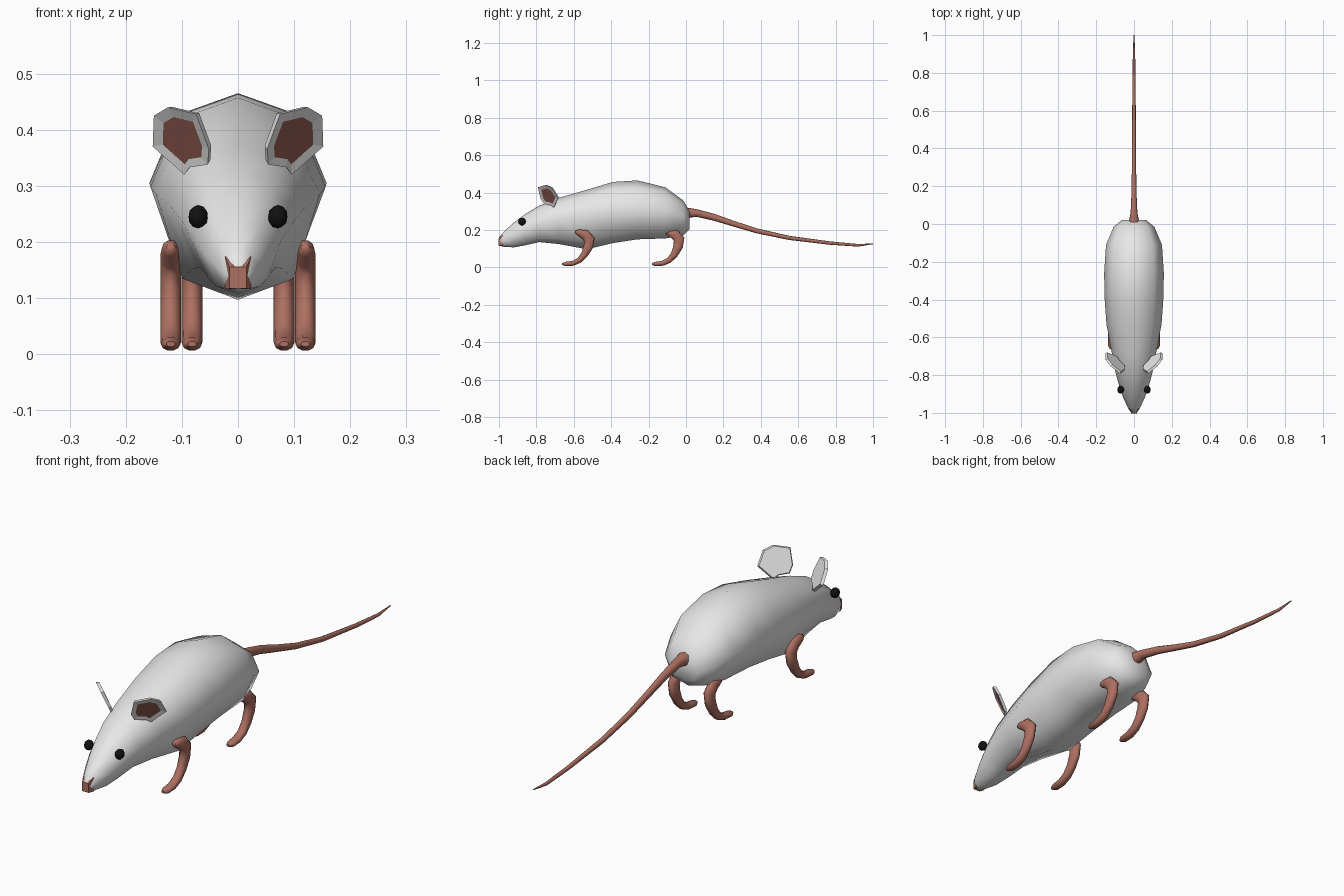
import bpy, bmesh, math
from mathutils import Vector

if "Cube" in bpy.data.objects:
    bpy.data.objects.remove(bpy.data.objects["Cube"])


def material(name, colour):
    m = bpy.data.materials.new(name)
    m.diffuse_color = (*colour, 1)
    m.use_nodes = True
    m.node_tree.nodes["Principled BSDF"].inputs["Base Color"].default_value = m.diffuse_color
    return m


FUR = material("pale_fur", (0.8, 0.8, 0.8))
SKIN = material("pink_skin", (0.42, 0.16, 0.12))
INNER = material("inner_ear_pink", (0.30, 0.11, 0.085))
BLACK = material("eye_black", (0.006, 0.006, 0.006))


def finish(name, bm, mats, angle=None):
    bmesh.ops.recalc_face_normals(bm, faces=bm.faces)
    me = bpy.data.meshes.new(name)
    bm.to_mesh(me)
    bm.free()
    for m in mats:
        me.materials.append(m)
    ob = bpy.data.objects.new(name, me)
    bpy.context.collection.objects.link(ob)
    if angle:
        bpy.ops.object.select_all(action='DESELECT')
        ob.select_set(True)
        bpy.context.view_layer.objects.active = ob
        bpy.ops.object.shade_smooth_by_angle(angle=math.radians(angle))
    return ob


def loft(name, rings, mat, angle):
    """Skin a list of equal-length point rings and cap both ends."""
    bm = bmesh.new()
    loops = [[bm.verts.new(p) for p in r] for r in rings]
    n = len(loops[0])
    for a, b in zip(loops, loops[1:]):
        for i in range(n):
            j = (i + 1) % n
            bm.faces.new((a[i], a[j], b[j], b[i]))
    bm.faces.new(loops[0])
    bm.faces.new(loops[-1])
    return finish(name, bm, [mat], angle)


def tube(name, x, path, mat, sides=10):
    """Sweep an ellipse along (y, z, radius, x radius) points."""
    rings = []
    for i, (y, z, r, rx) in enumerate(path):
        a, b = path[max(i - 1, 0)], path[min(i + 1, len(path) - 1)]
        t = Vector((0, b[0] - a[0], b[1] - a[1])).normalized()
        nrm = Vector((0, -t.z, t.y))
        c = Vector((x, y, z))
        rings.append([c + Vector((rx * math.cos(k), 0, 0)) + nrm * r * math.sin(k)
                      for k in (2 * math.pi * s / sides for s in range(sides))])
    return loft(name, rings, mat, 60)


# Body: eight-sided sections (y, half width, top, middle, bottom)
SECTIONS = [(-1.0, .014, .160, .138, .116), (-.975, .032, .190, .150, .110),
            (-.92, .057, .240, .175, .107), (-.86, .078, .285, .205, .118),
            (-.785, .098, .330, .235, .135), (-.68, .118, .372, .260, .125),
            (-.53, .146, .415, .285, .097), (-.39, .156, .457, .298, .130),
            (-.26, .158, .465, .305, .150), (-.11, .148, .428, .300, .155),
            (-.015, .108, .358, .270, .170), (.02, .065, .300, .255, .205)]


def section(y, w, top, mid, low):
    ux, uz = .68 * w, top - .24 * (top - mid)
    lx, lz = .68 * w, low + .2 * (mid - low)
    return [(0, y, top), (ux, y, uz), (w, y, mid), (lx, y, lz),
            (0, y, low), (-lx, y, lz), (-w, y, mid), (-ux, y, uz)]


loft("body", [section(*s) for s in SECTIONS], FUR, 75)

# Nose: small block on the snout tip
bm = bmesh.new()
bmesh.ops.create_cube(bm, size=1)
for v in bm.verts:
    back = v.co.y > 0
    v.co = (v.co.x * (.046 if back else .03), -.978 if back else -1.002,
            .145 + v.co.z * .058 if back else .136 + v.co.z * .038)
finish("nose", bm, [SKIN])

# Tail
tube("tail", 0, [(-.02, .285, .034, .034), (.02, .292, .026, .026), (.06, .29, .02, .018),
                 (.15, .268, .018, .014), (.25, .235, .015, .012), (.38, .195, .013, .011),
                 (.55, .158, .011, .010), (.77, .130, .009, .008), (.92, .118, .007, .006),
                 (1.0, .126, .002, .002)], SKIN, 8)

# Legs: one bent limb, reused for front and rear
LIMB = [(-.592, .190, .006, .008), (-.578, .188, .016, .016), (-.54, .176, .028, .0185),
        (-.517, .150, .031, .0185), (-.522, .112, .027, .0185), (-.542, .070, .020, .0185),
        (-.570, .038, .016, .0185), (-.605, .022, .014, .0185), (-.645, .018, .012, .0175),
        (-.662, .018, .005, .008)]
# Ear outline as seen from the front (x, z)
EAR = [(.125, .44), (.150, .425), (.152, .37), (.096, .32),
       (.086, .333), (.054, .338), (.052, .366), (.075, .428)]


def on_ear(x, z):
    return Vector((x, -.79 + .95 * (x - .053) - .6 * (z - .39), z))


for side, label in ((1, "right"), (-1, "left")):
    tube(f"front_leg_{label}", side * .12, LIMB, SKIN)
    tube(f"rear_leg_{label}", side * .082,
         [(y + .48, z, r, rx) for y, z, r, rx in LIMB], SKIN)

    # Ear: thin plate with an inset pink inner face
    bm = bmesh.new()
    front = [bm.verts.new(on_ear(x, z)) for x, z in EAR]
    normal = Vector((.95, -1, -.6)).normalized()
    centre = sum((v.co for v in front), Vector()) / len(front)
    back = [bm.verts.new(centre + (v.co - centre) * .93 - normal * .012) for v in front]
    rim = [bm.verts.new(centre + (v.co - centre) * .7 - normal * .003) for v in front]
    for i in range(8):
        j = (i + 1) % 8
        bm.faces.new((front[i], front[j], rim[j], rim[i]))
        bm.faces.new((front[j], front[i], back[i], back[j]))
    bm.faces.new(back)
    bm.faces.new(rim).material_index = 1
    for v in bm.verts:
        v.co.x *= side
    finish(f"ear_{label}", bm, [FUR, INNER])

    # Eye
    bm = bmesh.new()
    bmesh.ops.create_icosphere(bm, subdivisions=2, radius=.021)
    for v in bm.verts:
        v.co = (v.co.x * .85 + side * .071, v.co.y - .877, v.co.z + .245)
    finish(f"eye_{label}", bm, [BLACK], 60)
